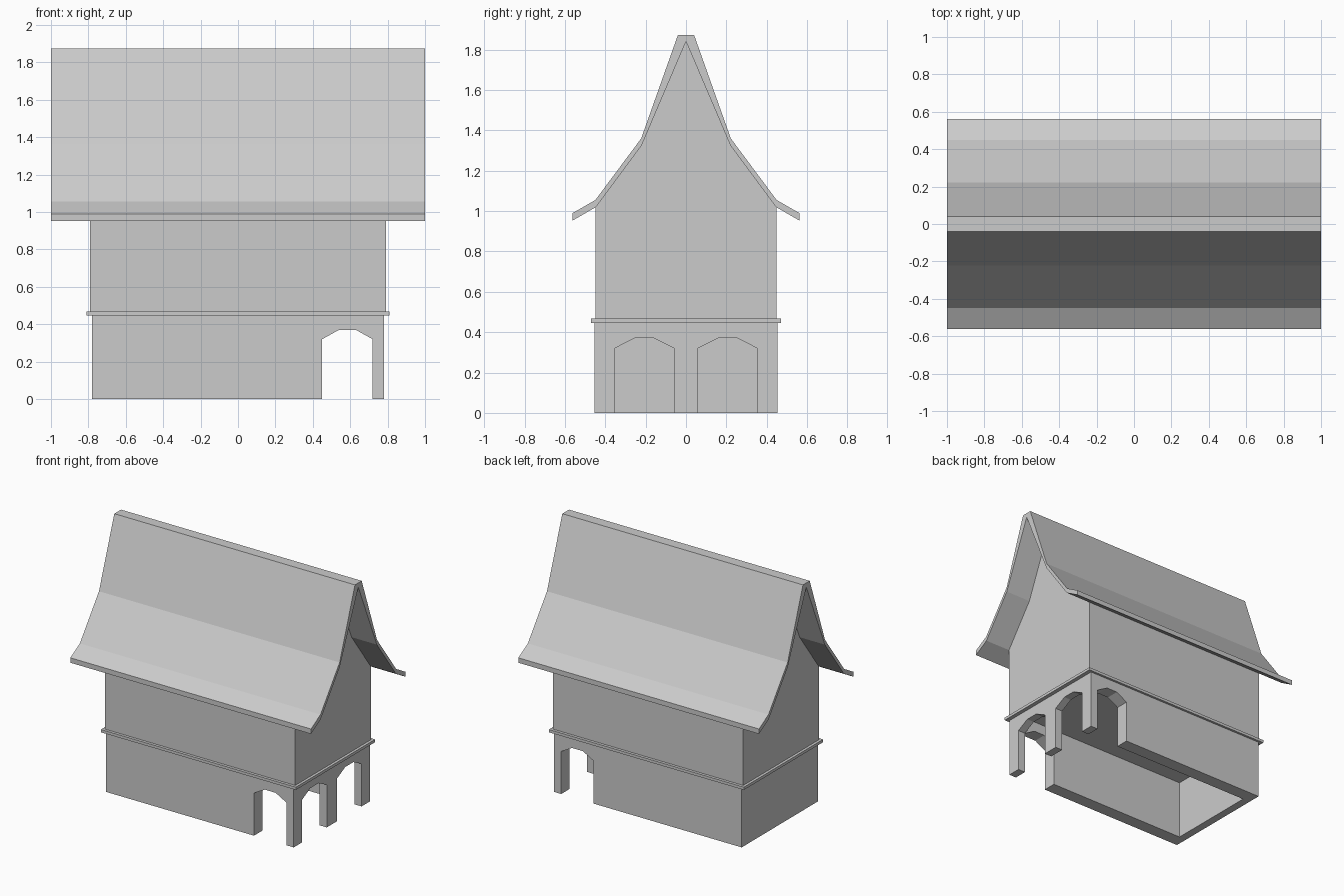
import bpy, bmesh
from mathutils import Vector

if "Cube" in bpy.data.objects:
    bpy.data.objects.remove(bpy.data.objects["Cube"])


def extrude(name, profile, axis, start, end):
    """Extrude a (horizontal, z) profile along axis 'X' or 'Y'."""
    def place(h, z, d):
        return (d, h, z) if axis == 'X' else (h, d, z)
    bm = bmesh.new()
    face = bm.faces.new([bm.verts.new(place(h, z, start)) for h, z in profile])
    res = bmesh.ops.extrude_face_region(bm, geom=[face])
    step = Vector(place(0, 0, end - start))
    verts = [v for v in res['geom'] if isinstance(v, bmesh.types.BMVert)]
    bmesh.ops.translate(bm, verts=verts, vec=step)
    bmesh.ops.recalc_face_normals(bm, faces=bm.faces)
    mesh = bpy.data.meshes.new(name)
    bm.to_mesh(mesh)
    bm.free()
    obj = bpy.data.objects.new(name, mesh)
    bpy.context.collection.objects.link(obj)
    return obj


def rect(a, b, z0, z1):
    return [(a, z0), (b, z0), (b, z1), (a, z1)]


def arch(a, b):
    """Upper outline of a faceted arch from a to b."""
    t = (b - a) / 3
    return [(a, 0.32), (a + t, 0.37), (b - t, 0.37), (b, 0.32)]


def mirrored(half):
    """Complete a right-hand outline with its reflection."""
    return half + [(-h, z) for h, z in reversed(half)]


X, Y, TX, TY, TOP = 0.78, 0.453, 0.06, 0.1, 0.446

# long ground floor walls, each with one archway at the porch end
side = ([(-X, TOP), (-X, 0), (0.45, 0)] + arch(0.45, X - TX)
        + [(X - TX, 0), (X, 0), (X, TOP)])
extrude("front_wall", side, 'Y', -Y, -Y + TY)
extrude("back_wall", side, 'Y', Y - TY, Y)

# closed end wall and two-arch porch end
inner = Y - TY
extrude("left_wall", rect(-inner, inner, 0, TOP), 'X', -X, -X + TX)
arcade = ([(-inner, TOP)] + arch(-inner, -0.06) + [(-0.06, 0), (0.06, 0)]
          + arch(0.06, inner) + [(inner, TOP)])
extrude("porch_arcade", arcade, 'X', X - TX, X)

# ledge, also the ground floor ceiling
extrude("floor_ledge", rect(-0.47, 0.47, TOP, 0.467), 'X', -0.81, 0.81)

# upper storey with gables following the roof
gable = [(0, 1.845)] + [(0.222, 1.33), (0.449, 1.03), (0.449, 0.467)]
gable += [(-h, z) for h, z in reversed(gable[1:])]
extrude("upper_storey", gable, 'X', -0.79, 0.79)

# flared roof shell
outer = [(0.04, 1.873), (0.222, 1.36), (0.449, 1.055), (0.562, 0.99),
         (0.562, 0.953), (0.446, 1.02), (0.22, 1.325)]
roof = outer + [(0, 1.84)] + [(-h, z) for h, z in reversed(outer)]
extrude("roof", roof, 'X', -1, 1)
